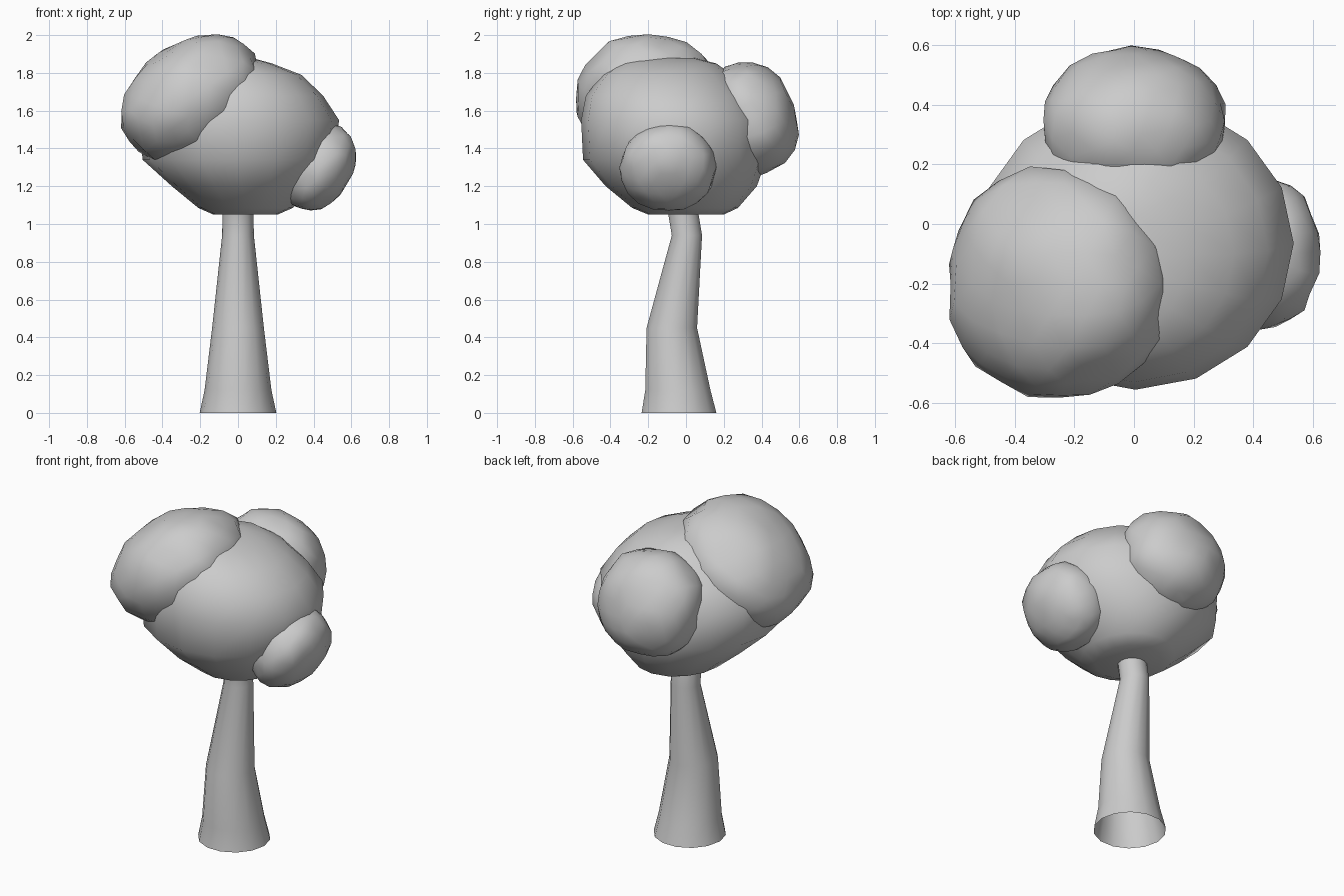
import bpy, bmesh
from math import sin, cos, pi, radians
from mathutils import Vector, Matrix, noise

if "Cube" in bpy.data.objects:
    bpy.data.objects.remove(bpy.data.objects["Cube"])


def finish(bm, name):
    bmesh.ops.recalc_face_normals(bm, faces=bm.faces)
    me = bpy.data.meshes.new(name)
    bm.to_mesh(me)
    bm.free()
    ob = bpy.data.objects.new(name, me)
    bpy.context.collection.objects.link(ob)
    for p in me.polygons:
        p.use_smooth = True
    return ob


def loft(name, rings, sides, cap):
    """Skin elliptical rings given as (cx, cy, z, rx, ry)."""
    bm = bmesh.new()
    loops = []
    for cx, cy, z, rx, ry in rings:
        loops.append([bm.verts.new((cx + rx * cos(2 * pi * i / sides),
                                    cy + ry * sin(2 * pi * i / sides), z))
                      for i in range(sides)])
    for a, b in zip(loops, loops[1:]):
        for i in range(sides):
            j = (i + 1) % sides
            bm.faces.new((a[i], a[j], b[j], b[i]))
    if cap:
        bm.faces.new(loops[0])
        bm.faces.new(loops[-1])
    return finish(bm, name)


def clump(name, centre, radii, axis, angle, power=2.15, bump=0.07):
    """Lumpy, tilted, slightly squared ellipsoid of leaves."""
    bm = bmesh.new()
    bmesh.ops.create_icosphere(bm, subdivisions=3, radius=1)
    rot = Matrix.Rotation(radians(angle), 3, axis)
    for v in bm.verts:
        k = sum(abs(c) ** power for c in v.co) ** (-1 / power)
        k *= 0.99 + bump * noise.noise(v.co * 2.8 + Vector(centre) * 7)
        v.co = rot @ Vector([c * r * k for c, r in zip(v.co, radii)]) + Vector(centre)
    return finish(bm, name)


# Bent, tapering trunk, open at the base
loft("trunk", [(0, -0.037, 0, 0.203, 0.203), (0, -0.043, 0.12, 0.177, 0.177),
               (0, -0.075, 0.45, 0.137, 0.137), (0, 0.005, 0.94, 0.084, 0.082),
               (0, -0.015, 1.06, 0.082, 0.082), (0, -0.03, 1.15, 0.08, 0.08)], 14, False)

# Main crown
loft("main_crown", [(0.04, 0, 1.05, 0.17, 0.2), (0.04, -0.005, 1.085, 0.25, 0.28),
                    (0.02, -0.025, 1.2, 0.37, 0.4), (0, -0.06, 1.34, 0.505, 0.485),
                    (0.005, -0.065, 1.55, 0.53, 0.49), (0, -0.09, 1.68, 0.45, 0.44),
                    (0, -0.1, 1.79, 0.335, 0.345), (-0.02, -0.1, 1.85, 0.2, 0.26),
                    (-0.02, -0.1, 1.88, 0.09, 0.14)], 16, True)

# Smaller leaf clumps around the crown
clump("upper_left_clump", (-0.25, -0.2, 1.665), (0.405, 0.39, 0.295), 'Y', -35)
clump("back_clump", (0, 0.335, 1.555), (0.31, 0.25, 0.305), 'X', 18)
clump("right_clump", (0.425, -0.095, 1.3), (0.18, 0.255, 0.245), 'Y', 30)
